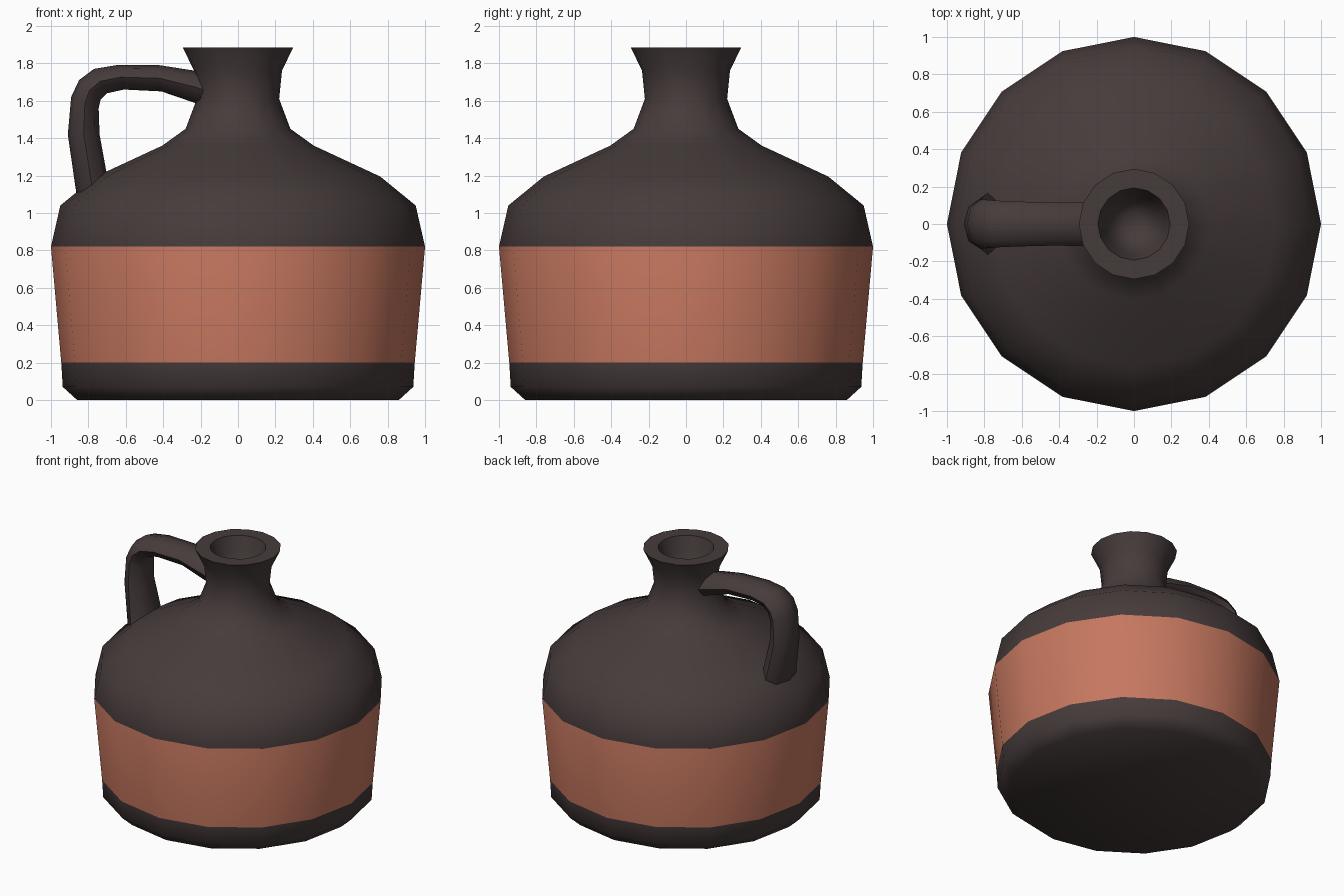
import bpy, bmesh, math

if "Cube" in bpy.data.objects:
    bpy.data.objects.remove(bpy.data.objects["Cube"])


def material(name, rgb):
    m = bpy.data.materials.new(name)
    m.diffuse_color = (*rgb, 1)
    m.use_nodes = True
    m.node_tree.nodes["Principled BSDF"].inputs["Base Color"].default_value = m.diffuse_color
    return m


dark = material("dark brown glaze", (0.062, 0.044, 0.044))
clay = material("terracotta", (0.56, 0.185, 0.115))


def skin(name, rings, mats, rule=None):
    """Join equal-length rings of points into a capped, smooth-shaded skin."""
    bm = bmesh.new()
    loops = [[bm.verts.new(p) for p in ring] for ring in rings]
    n = len(loops[0])
    for a, b in zip(loops, loops[1:]):
        for i in range(n):
            j = (i + 1) % n
            bm.faces.new((a[i], a[j], b[j], b[i]))
    bm.faces.new(loops[0][::-1])
    bm.faces.new(loops[-1])
    bmesh.ops.recalc_face_normals(bm, faces=bm.faces)
    if rule:
        for f in bm.faces:
            f.material_index = rule(f.calc_center_median())
    mesh = bpy.data.meshes.new(name)
    bm.to_mesh(mesh)
    bm.free()
    for m in mats:
        mesh.materials.append(m)
    mesh.shade_smooth()
    mesh.set_sharp_from_angle(angle=math.radians(50))
    obj = bpy.data.objects.new(name, mesh)
    bpy.context.collection.objects.link(obj)
    return obj


# Jug body: 16-sided lathe, outside from the base up, then down into the mouth
profile = [(0.86, 0), (0.937, 0.07), (0.945, 0.2), (1.0, 0.82), (0.95, 1.04),
           (0.76, 1.195), (0.405, 1.36), (0.28, 1.45), (0.22, 1.61),
           (0.235, 1.76), (0.295, 1.885),
           (0.193, 1.885), (0.16, 1.77), (0.12, 1.67), (0.06, 1.62)]
angles = [math.tau * i / 16 for i in range(16)]
skin("jug_body",
     [[(r * math.cos(a), r * math.sin(a), z) for a in angles] for r, z in profile],
     [dark, clay], lambda c: int(0.2 < c.z < 0.82))

# Handle: flattened octagonal tube; each section is outer x, z, inner x, z, half width
sections = [(-0.16, 1.735, -0.14, 1.56, 0.12), (-0.24, 1.762, -0.22, 1.585, 0.12),
            (-0.42, 1.79, -0.41, 1.65, 0.115), (-0.64, 1.792, -0.61, 1.66, 0.12),
            (-0.77, 1.77, -0.70, 1.64, 0.125), (-0.85, 1.71, -0.735, 1.605, 0.13),
            (-0.892, 1.62, -0.745, 1.56, 0.13), (-0.91, 1.42, -0.74, 1.42, 0.13),
            (-0.865, 1.11, -0.70, 1.20, 0.165), (-0.84, 1.05, -0.68, 1.13, 0.165)]
rings = []
for ox, oz, ix, iz, w in sections:
    ring = []
    for k in range(8):
        a = math.tau * k / 8
        c = math.cos(a) / 2
        ring.append(((ox + ix) / 2 + (ox - ix) * c, w * math.sin(a),
                     (oz + iz) / 2 + (oz - iz) * c))
    rings.append(ring)
skin("handle", rings, [dark])
